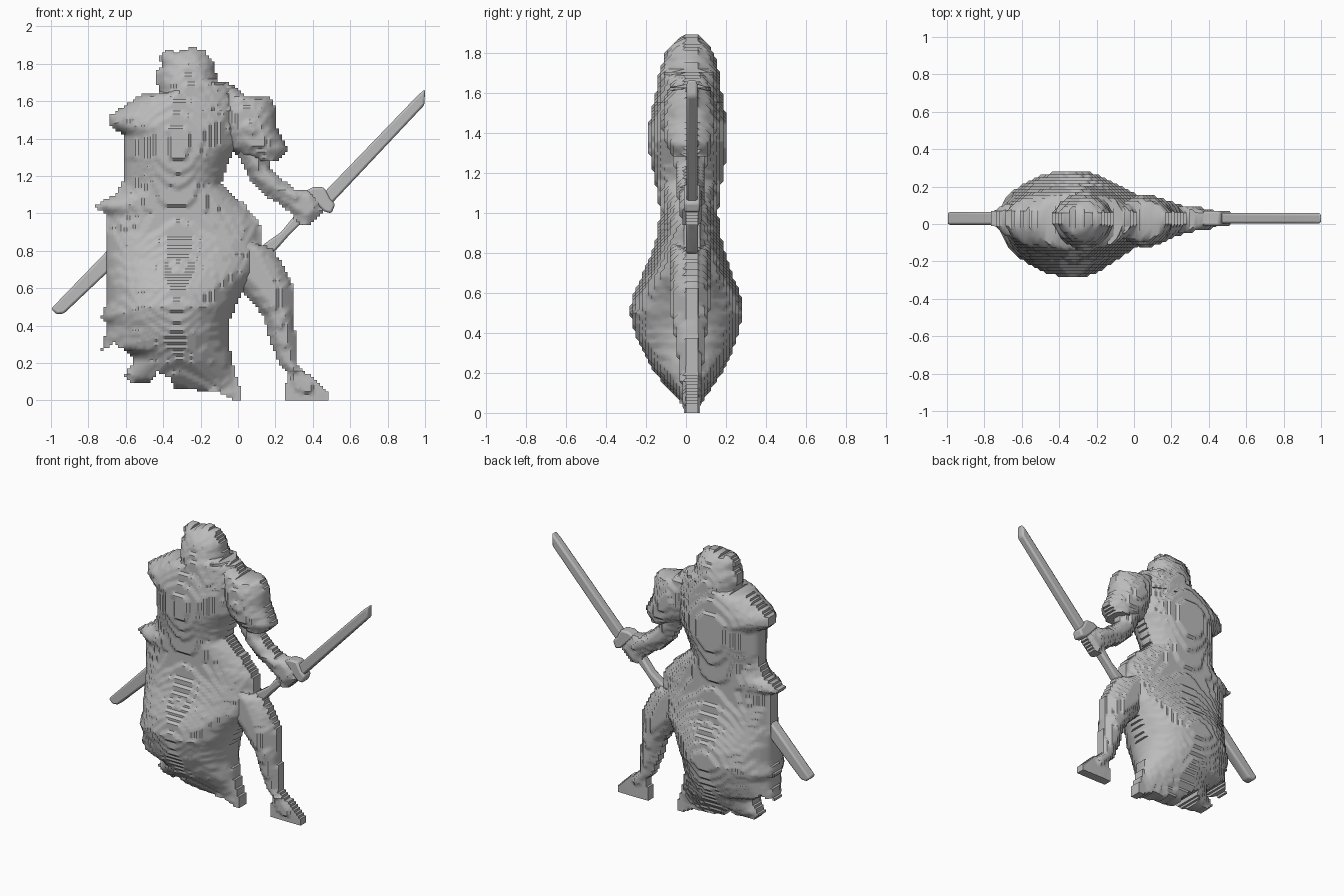
import bpy
import bmesh
import math
from mathutils import Vector

STEP = 2 / 128      # size of the terraces on the carved surfaces
MID = 0.03          # depth of the middle plane

cube = bpy.data.objects.get("Cube")
if cube:
    bpy.data.objects.remove(cube, do_unlink=True)

stone = bpy.data.materials.new("plain grey")
stone.use_nodes = True
grey = (0.5, 0.5, 0.5, 1)
stone.diffuse_color = grey
stone.node_tree.nodes["Principled BSDF"].inputs["Base Color"].default_value = grey


def finish(name, bm):
    """Turn a bmesh into a named, shaded object."""
    bmesh.ops.recalc_face_normals(bm, faces=bm.faces)
    mesh = bpy.data.meshes.new(name)
    bm.to_mesh(mesh)
    bm.free()
    mesh.materials.append(stone)
    obj = bpy.data.objects.new(name, mesh)
    bpy.context.collection.objects.link(obj)
    bpy.ops.object.select_all(action="DESELECT")
    obj.select_set(True)
    bpy.context.view_layer.objects.active = obj
    bpy.ops.object.shade_smooth_by_angle(angle=math.radians(40))
    return obj


def crossings(outline, z):
    """Sorted x positions where a level line meets the outline."""
    hits = []
    for (xa, za), (xb, zb) in zip(outline, outline[1:] + outline[:1]):
        if (za > z) != (zb > z):
            hits.append(xa + (z - za) / (zb - za) * (xb - xa))
    return sorted(hits)


def lookup(profile, z):
    """Linear interpolation in a list of (height, half depth)."""
    if z <= profile[0][0]:
        return profile[0][1]
    for (za, ta), (zb, tb) in zip(profile, profile[1:]):
        if z <= zb:
            return ta + (z - za) / (zb - za) * (tb - ta)
    return profile[-1][1]


def inflate(name, outline, profile, centre=None, rim=0.03):
    """Swell an outline into a terraced solid with elliptical level sections."""
    # cells inside the outline
    cells, spans = set(), {}
    top = max(z for x, z in outline)
    for k in range(int(top / STEP) + 1):
        hits = crossings(outline, (k + 0.5) * STEP)
        if not hits:
            continue
        spans[k] = (hits[0], hits[-1])
        for a, b in zip(hits[::2], hits[1::2]):
            cells.update((i, k) for i in range(round(a / STEP), round(b / STEP)))

    bm = bmesh.new()
    made = {}

    def corner(i, k, side):
        key = (i, k, side)
        if key not in made:
            near = [spans[r] for r in (k - 1, k) if r in spans]
            lo = sum(s[0] for s in near) / len(near)
            hi = sum(s[1] for s in near) / len(near)
            x, z = i * STEP, k * STEP
            mid = (lo + hi) / 2 if centre is None else min(max(centre, lo), hi)
            reach = (hi - mid) if x > mid else (mid - lo)
            u = min(1, abs(x - mid) / max(reach, STEP))
            depth = lookup(profile, z) * math.sqrt(1 - u * u)
            depth *= 1.1 if side < 0 else 0.9
            depth = max(rim, round(depth / STEP) * STEP)
            made[key] = bm.verts.new((x, MID + side * depth, z))
        return made[key]

    walls = {(-1, 0): ((0, 0), (0, 1)), (1, 0): ((1, 0), (1, 1)),
             (0, -1): ((0, 0), (1, 0)), (0, 1): ((0, 1), (1, 1))}
    for i, k in sorted(cells):
        for side in (-1, 1):
            bm.faces.new([corner(i + a, k + b, side)
                          for a, b in ((0, 0), (1, 0), (1, 1), (0, 1))])
        for (di, dk), ((a, b), (c, d)) in walls.items():
            if (i + di, k + dk) not in cells:
                bm.faces.new([corner(i + a, k + b, -1), corner(i + c, k + d, -1),
                              corner(i + c, k + d, 1), corner(i + a, k + b, 1)])
    return finish(name, bm)


def plate(name, outline, half, bevel=0.012):
    """Extruded profile with chamfered edges."""
    bm = bmesh.new()
    face = bm.faces.new([bm.verts.new((x, MID - half, z)) for x, z in outline])
    extruded = bmesh.ops.extrude_face_region(bm, geom=[face])["geom"]
    verts = [v for v in extruded if isinstance(v, bmesh.types.BMVert)]
    bmesh.ops.translate(bm, verts=verts, vec=Vector((0, 2 * half, 0)))
    obj = finish(name, bm)
    mod = obj.modifiers.new("chamfer", "BEVEL")
    mod.width = bevel
    mod.segments = 2
    return obj


# cloaked body with hip and ragged hem
inflate("cloaked_body", [
    (-.42, 1.65), (-.53, 1.63), (-.6, 1.58), (-.69, 1.52), (-.69, 1.47), (-.61, 1.42),
    (-.61, 1.18), (-.65, 1.1), (-.71, 1.08), (-.77, 1.03), (-.71, 1), (-.7, .52),
    (-.73, .45), (-.7, .4), (-.73, .26), (-.67, .31), (-.61, .27), (-.55, .22),
    (-.61, .13), (-.58, .1), (-.47, .1), (-.43, .15), (-.36, .12), (-.34, .07),
    (-.18, .05), (-.09, .04), (-.02, 0), (.015, 0), (.015, .06), (-.02, .17),
    (-.05, .32), (-.04, .43), (-.01, .51), (.03, .59), (.1, .68), (.13, .8),
    (.12, .94), (.04, 1.04), (-.06, 1.13), (-.09, 1.16), (-.06, 1.26), (-.03, 1.32),
    (0, 1.36), (.02, 1.6), (-.02, 1.69), (-.11, 1.7)],
    [(0, .02), (.1, .09), (.2, .17), (.35, .245), (.5, .285), (.6, .265), (.75, .2),
     (.9, .155), (1, .145), (1.15, .165), (1.3, .195), (1.45, .195), (1.6, .165),
     (1.7, .13)], centre=-.32, rim=.04)

# hooded head
inflate("hooded_head", [
    (-.44, 1.55), (-.42, 1.66), (-.43, 1.69), (-.43, 1.76), (-.4, 1.79), (-.42, 1.83),
    (-.39, 1.87), (-.31, 1.865), (-.25, 1.89), (-.18, 1.87), (-.13, 1.81),
    (-.11, 1.71), (-.02, 1.69), (.02, 1.55)],
    [(1.55, .17), (1.7, .15), (1.8, .12), (1.85, .085), (1.89, .03)], centre=-.26)

# striding left leg with foot
inflate("left_leg", [
    (-.04, .64), (.02, .59), (.13, .46), (.18, .3), (.22, .2), (.27, .14), (.25, .06),
    (.25, 0), (.48, 0), (.48, .05), (.41, .11), (.32, .19), (.31, .33), (.29, .49),
    (.29, .62), (.24, .73), (.18, .81), (.1, .84), (-.06, .84)],
    [(0, .03), (.1, .045), (.3, .068), (.5, .095), (.65, .105), (.84, .1)])

# puffed shoulder and sleeve
inflate("left_sleeve", [
    (-.14, 1.69), (-.02, 1.69), (.03, 1.63), (.17, 1.63), (.2, 1.56), (.21, 1.45),
    (.27, 1.34), (.23, 1.29), (.13, 1.28), (0, 1.31), (-.06, 1.36)],
    [(1.28, .09), (1.36, .125), (1.45, .14), (1.55, .13), (1.63, .1), (1.69, .07)])

# forearm and gripping fist
inflate("left_forearm", [
    (-.02, 1.34), (.16, 1.34), (.17, 1.24), (.3, 1.13), (.38, 1.13), (.45, 1.07),
    (.46, 1.01), (.4, .95), (.33, .93), (.29, 1), (.22, 1.05), (.14, 1.1),
    (.06, 1.19), (.01, 1.29)],
    [(.93, .04), (1.02, .06), (1.15, .07), (1.34, .09)])

# sword: blade, guard and hilt
plate("blade", [(.42, 1.07), (.47, 1.02), (.997, 1.58), (1, 1.665), (.96, 1.63)], .028)
plate("sword_guard", [(.36, 1.12), (.4, 1.14), (.46, 1.14), (.49, 1.08),
                      (.52, 1.05), (.5, 1), (.46, 1.01), (.4, 1.07)], .04)
plate("hilt", [(.32, 1.01), (.36, .97), (.27, .88), (.2, .8), (.12, .78),
               (.13, .83), (.23, .9)], .03)

# scabbard showing behind the cloak
plate("scabbard", [(-1, .49), (-.97, .46), (-.93, .465), (-.64, .74),
                   (-.66, .82), (-.7, .8)], .035)
